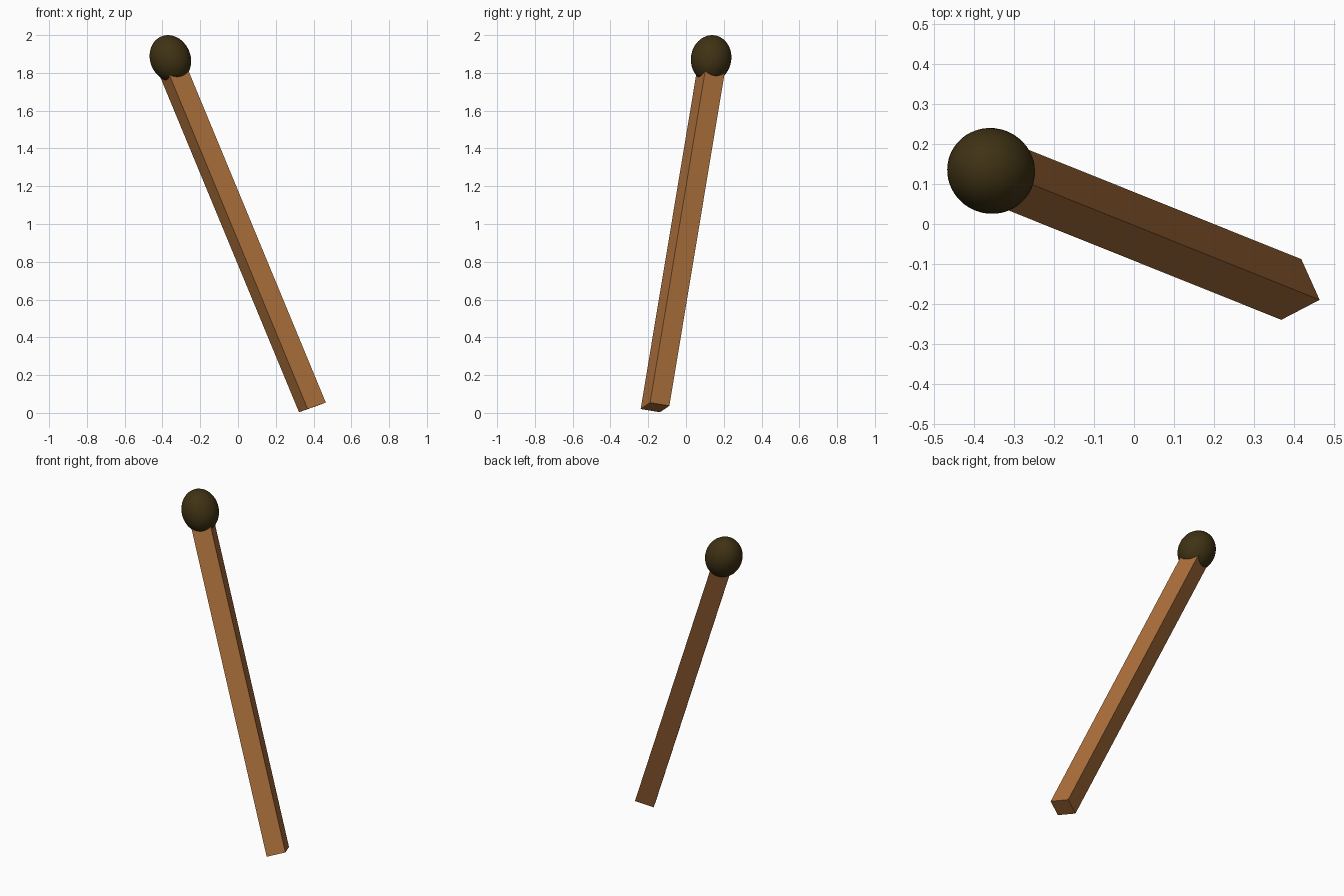
import bpy, bmesh
from mathutils import Matrix, Vector

if "Cube" in bpy.data.objects:
    bpy.data.objects.remove(bpy.data.objects["Cube"])


def add_part(name, bm, color, smooth=False):
    bmesh.ops.recalc_face_normals(bm, faces=bm.faces[:])
    mesh = bpy.data.meshes.new(name)
    bm.to_mesh(mesh)
    bm.free()
    for p in mesh.polygons:
        p.use_smooth = smooth
    mat = bpy.data.materials.new(name + "_colour")
    mat.diffuse_color = (*color, 1)
    mat.use_nodes = True
    mat.node_tree.nodes["Principled BSDF"].inputs["Base Color"].default_value = mat.diffuse_color
    mesh.materials.append(mat)
    obj = bpy.data.objects.new(name, mesh)
    bpy.context.collection.objects.link(obj)
    return obj


axis = Vector((-0.414, 0.166, 1.0))

# Square wooden stick: slanted base extruded along the leaning axis into the head
base = Vector((0.394, -0.164, 0.029))
side_a = Vector((0.046, -0.102, 0.017))
side_b = Vector((0.096, 0.050, 0.034))
bm = bmesh.new()
corners = [base + (side_a * i + side_b * j) / 2
           for i, j in ((-1, -1), (1, -1), (1, 1), (-1, 1))]
end = bm.faces.new([bm.verts.new(c) for c in corners])
far = bmesh.ops.extrude_face_region(bm, geom=[end], use_keep_orig=True)
bmesh.ops.translate(bm, vec=axis * 1.82,
                    verts=[v for v in far["geom"] if isinstance(v, bmesh.types.BMVert)])
add_part("stick", bm, (0.40, 0.156, 0.043))

# Egg-like match head stretched along the stick
tilt = axis.to_track_quat('Z', 'Y').to_matrix().to_4x4()
place = Matrix.Translation((-0.358, 0.133, 1.876)) @ tilt @ Matrix.Diagonal((0.107, 0.107, 0.1268, 1))
bm = bmesh.new()
bmesh.ops.create_uvsphere(bm, u_segments=48, v_segments=24, radius=1, matrix=place)
add_part("match_head", bm, (0.05, 0.032, 0.007), smooth=True)
